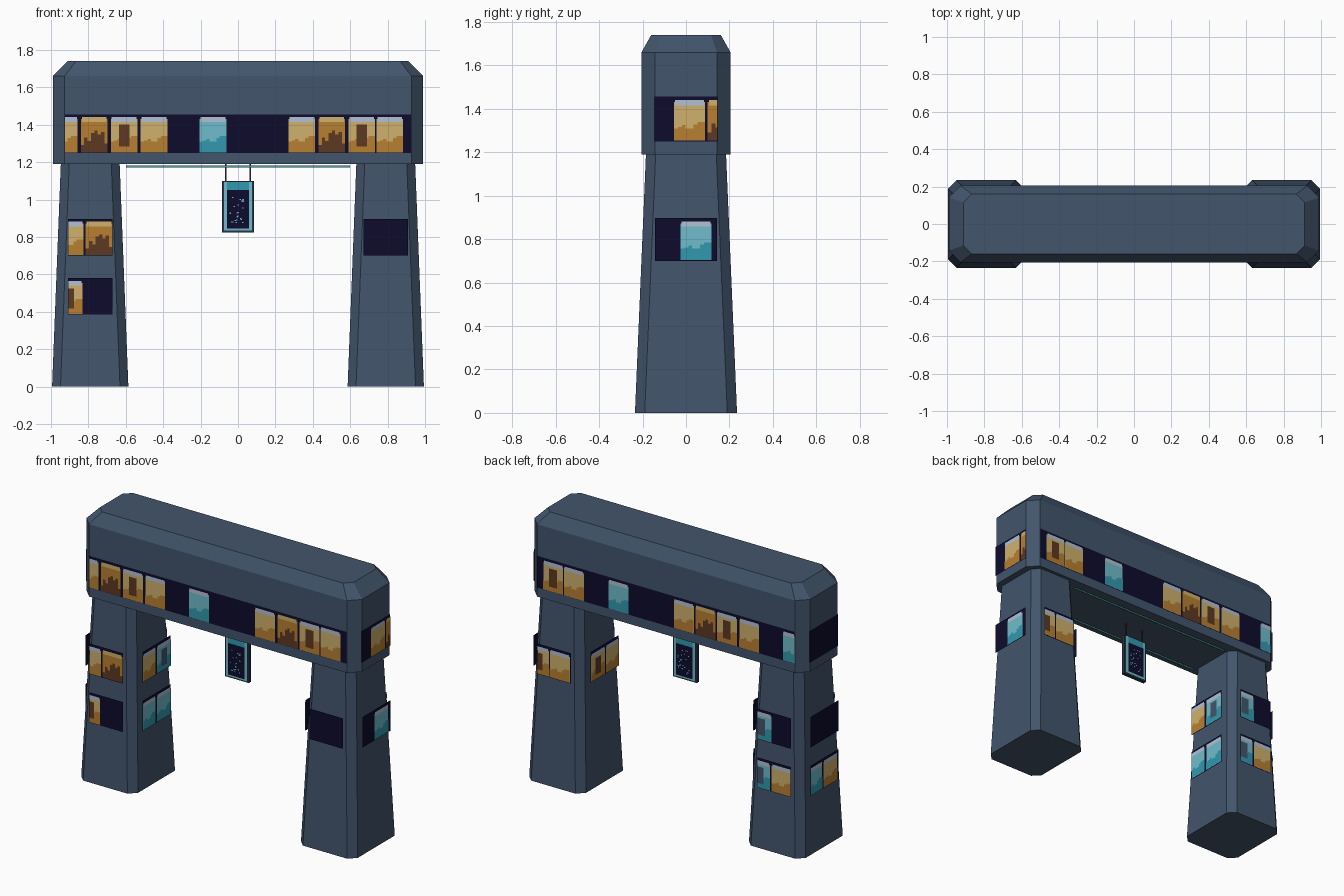
import bpy, bmesh, random
from mathutils import Vector

old = bpy.data.objects.get("Cube")
if old:
    bpy.data.objects.remove(old, do_unlink=True)

# Flat colours (sRGB bytes, converted to linear)
PALETTE = {
    "slate_wall": (66, 85, 108), "night_navy": (13, 11, 44), "pale_blind": (178, 193, 212),
    "warm_gold": (208, 176, 108), "amber": (184, 128, 48), "brown": (92, 56, 34),
    "light_cyan": (112, 188, 204), "teal": (50, 153, 174), "dark_metal": (40, 52, 66),
    "neon_green": (84, 160, 160),
}
NAMES = list(PALETTE)


def linear(c):
    c /= 255
    return c / 12.92 if c < 0.04 else ((c + 0.055) / 1.055) ** 2.4


MATS = []
for name, rgb in PALETTE.items():
    mat = bpy.data.materials.new(name)
    mat.use_nodes = True
    col = (*map(linear, rgb), 1)
    mat.diffuse_color = col
    mat.node_tree.nodes["Principled BSDF"].inputs["Base Color"].default_value = col
    MATS.append(mat)


def finish(name, bm, colour=None):
    mesh = bpy.data.meshes.new(name)
    bm.to_mesh(mesh)
    bm.free()
    obj = bpy.data.objects.new(name, mesh)
    bpy.context.collection.objects.link(obj)
    for mat in ([MATS[NAMES.index(colour)]] if colour else MATS):
        mesh.materials.append(mat)
    return obj


def loft(name, cx, rings, colour):
    """Octagonal rings (half x, half y, corner cut, z) joined into a closed solid."""
    bm = bmesh.new()
    loops = []
    for hx, hy, c, z in rings:
        pts = [(hx - c, -hy), (hx, c - hy), (hx, hy - c), (hx - c, hy),
               (c - hx, hy), (-hx, hy - c), (-hx, c - hy), (c - hx, -hy)]
        loops.append([bm.verts.new((cx + x, y, z)) for x, y in pts])
    for a, b in zip(loops, loops[1:]):
        for i in range(8):
            j = (i + 1) % 8
            bm.faces.new((a[i], a[j], b[j], b[i]))
    bm.faces.new(loops[0][::-1])
    bm.faces.new(loops[-1])
    return finish(name, bm, colour)


def box(name, lo, hi, colour):
    bm = bmesh.new()
    bmesh.ops.create_cube(bm, size=1)
    for v in bm.verts:
        v.co = [(a + b) / 2 + k * (b - a) for a, b, k in zip(lo, hi, v.co)]
    return finish(name, bm, colour)


class Plate:
    """A thin upright plate with coloured patches layered on its outer side."""

    def __init__(self, centre, normal, half, z0, z1):
        self.bm = bmesh.new()
        self.n = Vector((*normal, 0))
        self.right = Vector((-normal[1], normal[0], 0))
        self.o = Vector((*centre, 0))
        self.half, self.z0, self.z1 = half, z0, z1
        self.patch(-half, half, z0, z1, "night_navy")
        back = self.patch(-half, half, z0, z1, "night_navy", -1)
        back.normal_flip()

    def patch(self, a, b, low, high, colour, layer=0):
        a, b = max(a, -self.half), min(b, self.half)
        if b - a < 0.003:
            return None
        d = self.n * (layer * 0.0015) + self.o
        f = self.bm.faces.new([self.bm.verts.new(d + self.right * s + Vector((0, 0, z)))
                               for s, z in ((a, low), (b, low), (b, high), (a, high))])
        f.material_index = NAMES.index(colour)
        return f


# Lower silhouettes inside a window, as column heights
HILLS = (0.3, 0.33, 0.38, 0.3, 0.3, 0.4, 0.46, 0.46)
BUSHES = (0.2, 0.42, 0.32, 0.55, 0.62, 0.5, 0.58, 0.25)
STYLES = {
    "gold": ("warm_gold", "amber", HILLS, None),
    "figure": ("warm_gold", "amber", HILLS, "brown"),
    "bushes": ("amber", "brown", BUSHES, None),
    "cyan": ("light_cyan", "teal", HILLS, None),
    "cyan_figure": ("light_cyan", "teal", HILLS, "slate_wall"),
}
WIDTH = 0.143


def panel(name, centre, normal, half, z0, z1, windows=()):
    p = Plate(centre, normal, half, z0, z1)
    base, top = z0 + 0.003, z1 - 0.015
    h = top - base
    for start, style in windows:
        upper, lower, heights, figure = STYLES[style]
        end = start + WIDTH
        p.patch(start, end, base, top - 0.01, upper, 1)
        p.patch(start + 0.005, end - 0.005, top - 0.025, top,
                "warm_gold" if style == "bushes" else "pale_blind", 2)
        step = WIDTH / len(heights)
        for i, k in enumerate(heights):
            p.patch(start + i * step, start + (i + 1) * step, base, base + h * k, lower, 2)
        if figure:
            mid = start + WIDTH / 2
            p.patch(mid - 0.028, mid + 0.028, base + 0.03, top - 0.04, figure, 3)
    return finish(name, p.bm)


# Bridge block and its two tapered legs
loft("bridge_block", 0, [(0.99, 0.205, 0.063, 1.19), (0.99, 0.205, 0.063, 1.66),
                         (0.912, 0.16, 0.045, 1.74)], "slate_wall")
LEG = 0.79
for side, x in (("right", -LEG), ("left", LEG)):
    loft(side + "_leg", x, [(0.204, 0.235, 0.045, 0), (0.157, 0.184, 0.045, 1.2)], "slate_wall")

# Window bands around the bridge
FRONT, BACK, PLUS, MINUS = (0, -1), (0, 1), (1, 0), (-1, 0)
BAND = (1.25, 1.456)
panel("front_window_band", (0, -0.2075), FRONT, 0.925, *BAND, [
    (-1.0, "gold"), (-0.84, "bushes"), (-0.68, "figure"), (-0.52, "gold"), (-0.205, "cyan"),
    (0.27, "gold"), (0.43, "bushes"), (0.59, "figure"), (0.74, "gold")])
panel("back_window_band", (0, 0.2075), BACK, 0.925, *BAND, [
    (-0.88, "figure"), (-0.73, "gold"), (-0.41, "cyan"), (0.06, "gold"),
    (0.215, "bushes"), (0.37, "figure"), (0.53, "gold"), (0.845, "cyan")])
panel("left_end_windows", (0.9925, 0), PLUS, 0.145, *BAND, [(-0.055, "gold"), (0.1, "bushes")])
panel("right_end_windows", (-0.9925, 0), MINUS, 0.145, *BAND)

# Upright window panels on the legs
UPPER, LOWER = (0.7, 0.897), (0.385, 0.58)
LEG_WINDOWS = [
    ("right", -LEG, UPPER, {
        FRONT: [(-0.18, "gold"), (-0.025, "bushes")], MINUS: [],
        PLUS: [(-0.16, "gold"), (0, "cyan_figure")], BACK: [(-0.16, "cyan_figure")]}),
    ("right", -LEG, LOWER, {
        FRONT: [(-0.185, "figure")], MINUS: [(-0.17, "cyan"), (-0.015, "gold")],
        PLUS: [(-0.16, "cyan"), (0, "cyan")], BACK: [(-0.17, "cyan_figure"), (-0.015, "gold")]}),
    ("left", LEG, UPPER, {
        FRONT: [], MINUS: [(-0.145, "figure"), (0.01, "gold")],
        PLUS: [(-0.025, "cyan")], BACK: [(-0.18, "figure"), (-0.03, "gold")]}),
]
SIDES = {FRONT: "front", BACK: "back", PLUS: "plus_side", MINUS: "minus_side"}
for side, x, rows, faces in LEG_WINDOWS:
    level = "upper" if rows is UPPER else "lower"
    for n, windows in faces.items():
        centre = (x + n[0] * 0.206, n[1] * 0.225)
        half = 0.1425 if n[0] else 0.12
        panel(f"{side}_leg_{level}_{SIDES[n]}_windows", centre, n, half, *rows, windows)

# Light strips under the bridge
for side, y in (("front", -0.15), ("back", 0.15)):
    box(side + "_light_strip", (-0.6, y - 0.005, 1.172), (0.6, y + 0.005, 1.181), "neon_green")

# Hanging sign with rods and a screen on both sides
box("sign_frame", (-0.086, -0.012, 0.825), (0.086, 0.012, 1.1), "dark_metal")
for side, x in (("right", -0.065), ("left", 0.065)):
    box(side + "_sign_rod", (x - 0.004, -0.004, 1.095), (x + 0.004, 0.004, 1.195), "dark_metal")
random.seed(4)
for side, n in (("front", FRONT), ("back", BACK)):
    s = Plate((0, n[1] * 0.014), n, 0.076, 0.834, 1.094)
    s.patch(-0.076, 0.076, 0.834, 1.094, "light_cyan", 1)
    s.patch(-0.06, 0.06, 1.04, 1.094, "teal", 2)
    s.patch(-0.06, 0.06, 0.845, 1.05, "night_navy", 3)
    for i in range(22):
        a, z = random.uniform(-0.05, 0.03), random.uniform(0.86, 1.02)
        s.patch(a, a + 0.008, z, z + 0.006, "light_cyan", 4)
    finish(side + "_sign_screen", s.bm)
